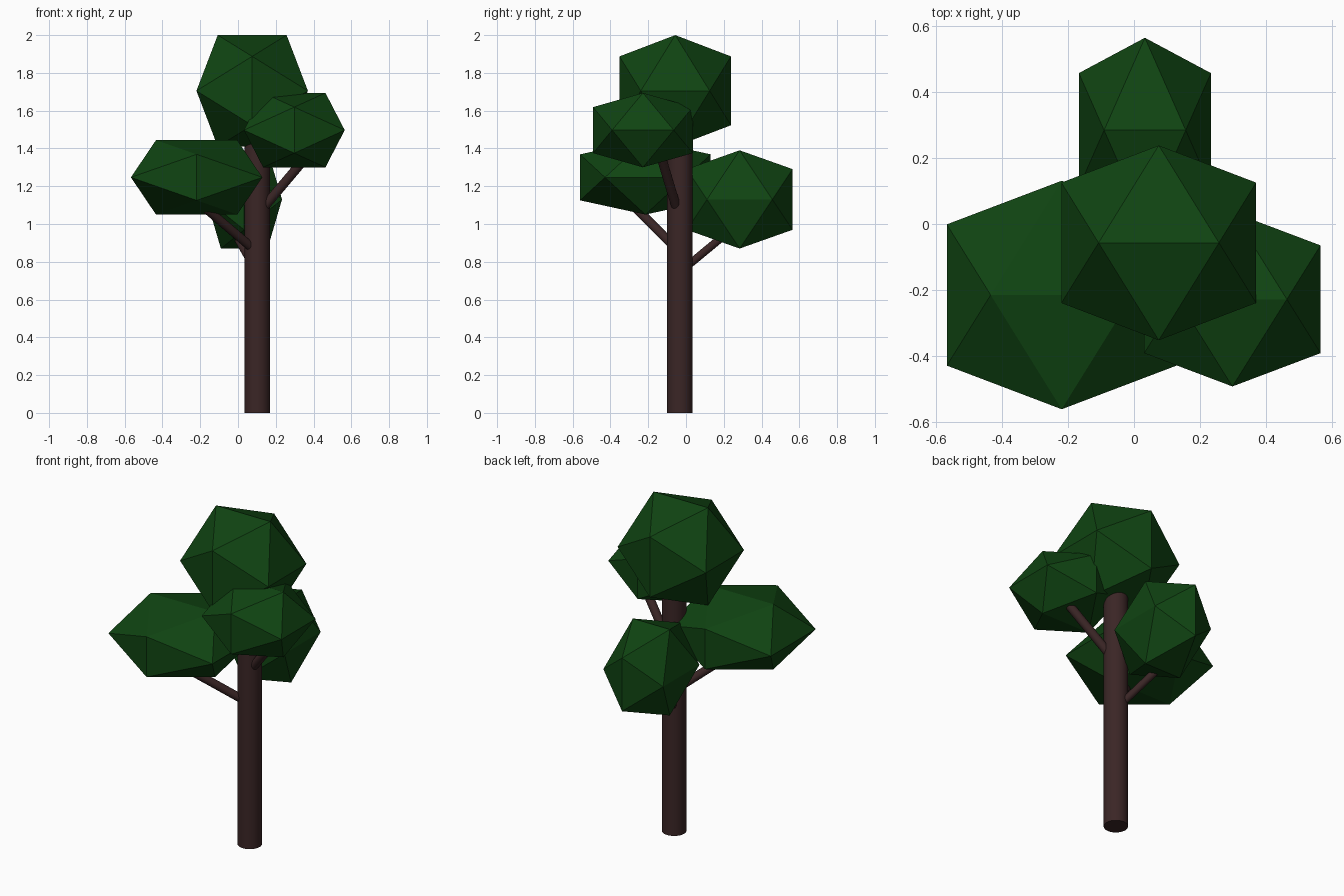
import bpy, bmesh, math
from mathutils import Vector

if "Cube" in bpy.data.objects:
    bpy.data.objects.remove(bpy.data.objects["Cube"])


def material(name, rgb):
    m = bpy.data.materials.new(name)
    m.diffuse_color = (*rgb, 1)
    m.use_nodes = True
    m.node_tree.nodes["Principled BSDF"].inputs["Base Color"].default_value = m.diffuse_color
    return m


BARK = material("dark_bark", (0.043, 0.019, 0.019))
LEAF = material("deep_green", (0.005, 0.058, 0.006))


def finish(name, bm, mat, smooth=False):
    mesh = bpy.data.meshes.new(name)
    bm.to_mesh(mesh)
    bm.free()
    mesh.materials.append(mat)
    ob = bpy.data.objects.new(name, mesh)
    bpy.context.collection.objects.link(ob)
    if smooth:
        bpy.ops.object.select_all(action='DESELECT')
        ob.select_set(True)
        bpy.context.view_layer.objects.active = ob
        bpy.ops.object.shade_smooth_by_angle(angle=math.radians(40))


def rod(name, start, end, radius, sides=24):
    a, b = Vector(start), Vector(end)
    bm = bmesh.new()
    bmesh.ops.create_cone(bm, cap_ends=True, segments=sides, radius1=radius,
                          radius2=radius, depth=(b - a).length)
    turn = (b - a).to_track_quat('Z', 'Y').to_matrix()
    bmesh.ops.rotate(bm, verts=bm.verts, matrix=turn)
    bmesh.ops.translate(bm, verts=bm.verts, vec=(a + b) / 2)
    finish(name, bm, BARK, True)


def foliage(name, centre, half):
    # icosahedron with edges aligned to the axes, stretched to half sizes
    bm = bmesh.new()
    g = 2 / (1 + math.sqrt(5))
    for s in (-1, 1):
        for t in (-1, 1):
            for p in ((s * g, 0, t), (0, s, t * g), (s, t * g, 0)):
                bm.verts.new([c + h * k for c, h, k in zip(centre, half, p)])
    bmesh.ops.convex_hull(bm, input=bm.verts)
    bmesh.ops.recalc_face_normals(bm, faces=bm.faces)
    finish(name, bm, LEAF)


# trunk and branches
rod("trunk", (0.102, -0.033, 0), (0.102, -0.033, 1.55), 0.067, 32)
rod("left_branch", (0.10, -0.035, 0.852), (-0.25, -0.33, 1.15), 0.024)
rod("right_branch", (0.10, -0.038, 1.045), (0.40, -0.145, 1.40), 0.025)
rod("back_branch", (0.10, -0.033, 0.745), (-0.045, 0.275, 1.0), 0.021)

# leaf clumps
foliage("top_leaves", (0.075, -0.057, 1.705), (0.295, 0.295, 0.295))
foliage("left_leaves", (-0.219, -0.215, 1.247), (0.348, 0.346, 0.197))
foliage("right_leaves", (0.298, -0.228, 1.497), (0.267, 0.264, 0.197))
foliage("back_leaves", (0.033, 0.284, 1.13), (0.2, 0.28, 0.26))
